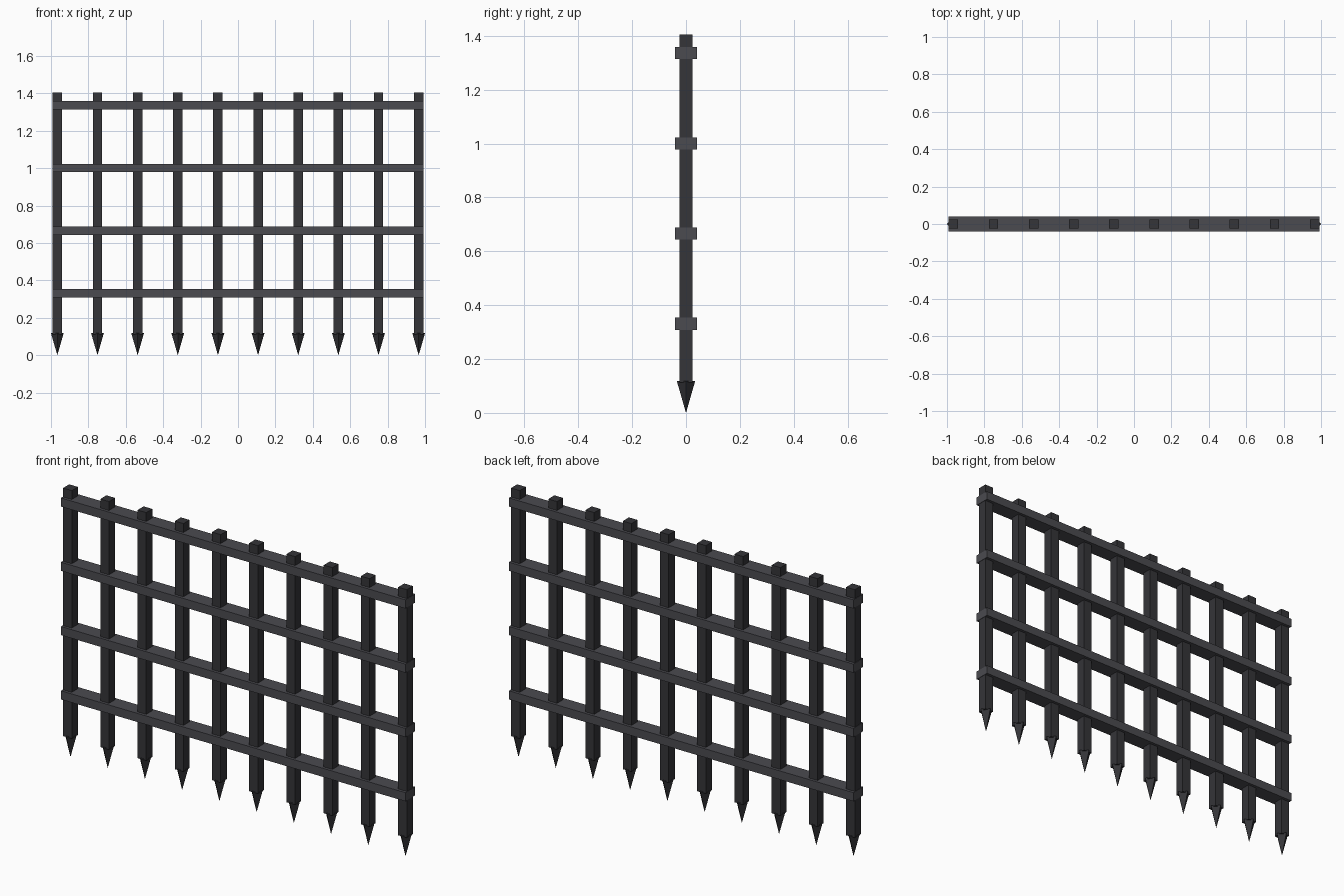
import bpy

if "Cube" in bpy.data.objects:
    bpy.data.objects.remove(bpy.data.objects["Cube"])

BAR_COUNT, BAR_SPAN = 10, 0.966      # bars spread evenly over -span..span
BAR_W, BAR_BOTTOM, BAR_TOP = 0.05, 0.112, 1.405
SPIKE_R, SPIKE_H = 0.034, 0.118
RAIL_SIZE = (1.986, 0.08, 0.045)
RAIL_HEIGHTS = (0.331, 0.666, 1.001, 1.336)


def material(name, color):
    mat = bpy.data.materials.new(name)
    mat.diffuse_color = (*color, 1)
    mat.use_nodes = True
    mat.node_tree.nodes["Principled BSDF"].inputs["Base Color"].default_value = mat.diffuse_color
    return mat


def finish(name, mat):
    obj = bpy.context.object
    obj.name = name
    obj.data.materials.append(mat)
    return obj


def box(name, center, size, mat):
    bpy.ops.mesh.primitive_cube_add(size=1, location=center)
    obj = finish(name, mat)
    obj.scale = size
    bpy.ops.object.transform_apply(location=False, rotation=False, scale=True)


dark_iron = material("dark_iron", (0.035, 0.035, 0.04))
rail_iron = material("rail_iron", (0.07, 0.07, 0.08))

# Vertical bars, each ending in a four-sided spike turned corner-on
for i in range(BAR_COUNT):
    x = BAR_SPAN * (2 * i / (BAR_COUNT - 1) - 1)
    box(f"vertical_bar_{i + 1}", (x, 0, (BAR_BOTTOM + BAR_TOP) / 2),
        (BAR_W, BAR_W, BAR_TOP - BAR_BOTTOM), dark_iron)
    bpy.ops.mesh.primitive_cone_add(vertices=4, radius1=0, radius2=SPIKE_R,
                                    depth=SPIKE_H, location=(x, 0, SPIKE_H / 2))
    finish(f"spike_{i + 1}", dark_iron)

# Horizontal rails wrapping the bars
for i, z in enumerate(RAIL_HEIGHTS):
    box(f"horizontal_rail_{i + 1}", (0, 0, z), RAIL_SIZE, rail_iron)
